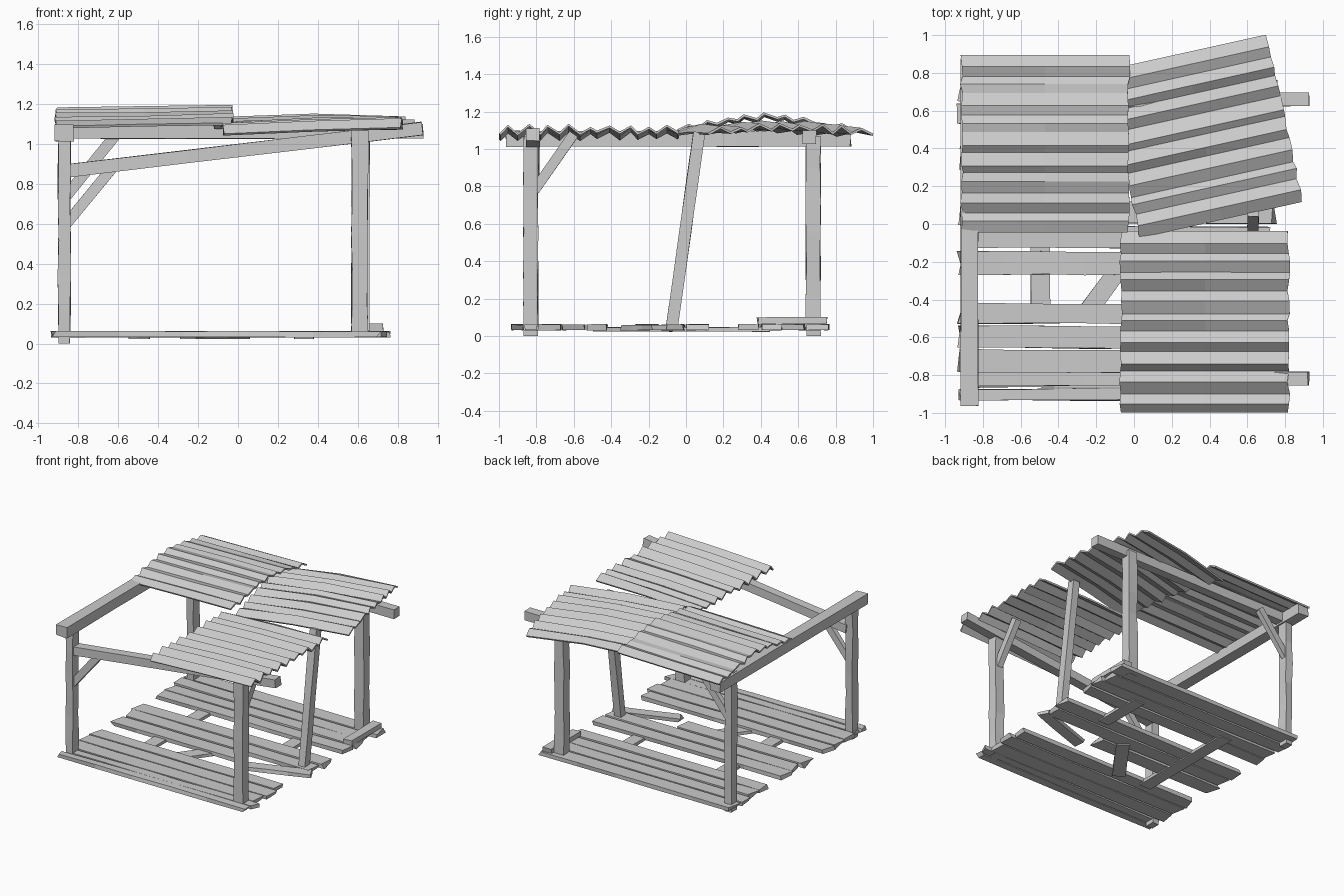
import bpy, bmesh, math, random
from mathutils import Vector, Matrix

if "Cube" in bpy.data.objects:
    bpy.data.objects.remove(bpy.data.objects["Cube"])

rng = random.Random(7)


def new_object(name, bm):
    bmesh.ops.recalc_face_normals(bm, faces=bm.faces)
    me = bpy.data.meshes.new(name)
    bm.to_mesh(me)
    bm.free()
    ob = bpy.data.objects.new(name, me)
    bpy.context.collection.objects.link(ob)
    return ob


def timber(name, a, b, w, h, segs=4, wear=0.004, rag=0.0):
    """Worn rectangular timber from a to b; w is the sideways width, h the other."""
    a, b = Vector(a), Vector(b)
    d = (b - a).normalized()
    if abs(d.z) > 0.95:
        u = Vector((1, 0, 0))
        u = (u - d * u.dot(d)).normalized()
    else:
        u = Vector((0, 0, 1)).cross(d).normalized()
    v = d.cross(u)
    bm = bmesh.new()
    rings = []
    for i in range(segs + 1):
        c = a.lerp(b, i / segs)
        end = i in (0, segs)
        ring = []
        for su, sv in ((-1, -1), (1, -1), (1, 1), (-1, 1)):
            p = c + u * su * (w / 2 + rng.uniform(-wear, wear * .3))
            p += v * sv * (h / 2 + rng.uniform(-wear, wear * .3) * min(1, h / w))
            if end:
                p += d * rng.uniform(-rag, rag)
            ring.append(bm.verts.new(p))
        rings.append(ring)
    for r, s in zip(rings, rings[1:]):
        for k in range(4):
            bm.faces.new((r[k], r[(k + 1) % 4], s[(k + 1) % 4], s[k]))
    bm.faces.new(rings[0])
    bm.faces.new(rings[-1])
    return new_object(name, bm)


def sheet(name, centre, size, rot, waves, amp, arch=0.0, sag=(0, 0, 0)):
    """Bent corrugated sheet with its ridges along x."""
    n = waves * 2
    bm = bmesh.new()
    rows = []
    for j in range(n + 1):
        t = j / n
        y = (t - .5) * size[1]
        if 0 < j < n:
            y += rng.uniform(-.012, .012)
        z = (1 if j % 2 else -1) * amp * rng.uniform(.5, 1.2)
        z += arch * math.sin(math.pi * t) ** 2
        row = []
        for i in range(3):
            x = (i / 2 - .5) * size[0]
            if i != 1:
                x += rng.uniform(-.008, .008)
            row.append(bm.verts.new((x, y, z + sag[i] + rng.uniform(-.004, .004))))
        rows.append(row)
    for r, s in zip(rows, rows[1:]):
        for i in range(2):
            bm.faces.new((r[i], r[i + 1], s[i + 1], s[i]))
    bm.transform(Matrix.Translation(centre) @ Matrix.Rotation(math.radians(rot), 4, 'Z'))
    ob = new_object(name, bm)
    m = ob.modifiers.new("thickness", 'SOLIDIFY')
    m.thickness = 0.013
    m.offset = 0
    return ob


# corner posts
for side, y in (("front", -.83), ("back", .68)):
    timber(side + "_left_post", (-.87, y, 0), (-.87, y, 1.03), .065, .08, 6, .006)
    timber(side + "_right_post", (.61, y, .03), (.61, y, 1.07), .085, .08, 6, .006)

# leaning middle post
timber("leaning_post", (.63, -.075, .05), (.63, .07, 1.09), .06, .065, 4, .003)

# roof beams: left side, back, and the slipped front one
timber("left_beam", (-.87, -.96, 1.055), (-.87, .88, 1.055), .095, .085, 3, .004, .006)
timber("back_beam", (-.90, .66, 1.062), (.93, .66, 1.062), .075, .075, 3, .003, .004)
timber("front_beam", (-.85, -.82, .865), (.925, -.82, 1.078), .075, .068, 3, .003, .004)

# diagonal braces
timber("front_left_brace", (-.86, -.83, .60), (-.63, -.83, .88), .04, .055, 1, .002)
timber("back_left_brace", (-.86, .69, .74), (-.61, .69, 1.05), .04, .055, 1, .002)
timber("front_right_brace", (.61, -.81, .78), (.61, -.60, 1.08), .05, .055, 1, .002)

# floor planks: y start, y end, x start, x end
planks = [
    (-.935, -.87, -.92, .70), (-.865, -.795, -.91, .73), (-.79, -.665, -.92, .68),
    (-.66, -.54, -.915, .72), (-.53, -.42, -.92, .69),
    (-.27, -.145, -.92, .18), (-.13, -.01, -.91, .72), (.0, .12, -.92, .74),
    (.28, .39, -.92, .72), (.40, .51, -.91, .74), (.52, .635, -.92, .71),
    (.645, .765, -.92, .75),
]
for i, (y0, y1, x0, x1) in enumerate(planks):
    yc, dy = (y0 + y1) / 2, rng.uniform(-.006, .006)
    timber(f"floor_plank_{i + 1}", (x0, yc - dy, .047), (x1, yc + dy, .047),
           y1 - y0, .032, 5, .006, .02)

# joists showing through the gaps, and loose boards
timber("left_joist", (-.495, -.47, .035), (-.495, .45, .035), .105, .024, 2, .003)
timber("right_joist", (.33, .05, .035), (.33, .45, .035), .10, .024, 2, .003)
timber("skewed_joist", (-.25, -.47, .035), (.02, -.10, .035), .10, .024, 2, .003)
timber("loose_plank", (.26, -.31, .045), (.75, -.14, .045), .09, .03, 3, .006, .02)
timber("loose_block", (.69, .38, .082), (.69, .75, .082), .075, .038, 2, .003, .012)

# corrugated roof sheets
sheet("back_left_roof_sheet", (-.47, .425, 1.105), (.885, .935), 0, 9, .013, .065, (-.008, 0, .008))
sheet("front_right_roof_sheet", (.375, -.517, 1.088), (.89, .955), 0, 9, .021, 0, (-.016, .004, .014))
sheet("back_right_roof_sheet", (.365, .465, 1.095), (.885, .90), 12.5, 8, .018, .022, (-.005, .012, 0))
